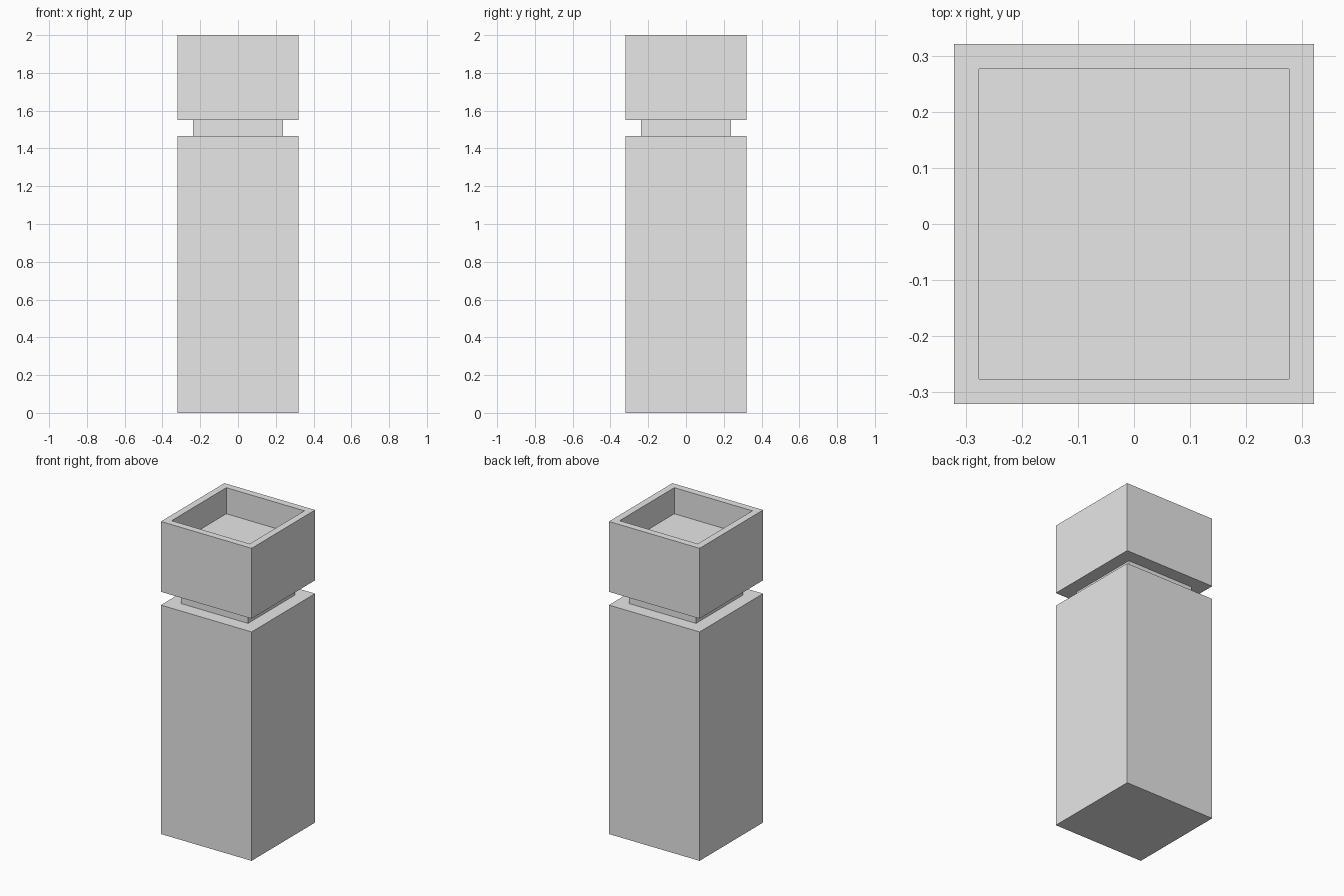
import bpy
import bmesh
from mathutils import Matrix

cube = bpy.data.objects.get("Cube")
if cube:
    bpy.data.objects.remove(cube, do_unlink=True)

# Single plain grey
grey = bpy.data.materials.new("light_grey")
grey.use_nodes = True
colour = (0.8, 0.8, 0.8, 1.0)
grey.diffuse_color = colour
grey.node_tree.nodes["Principled BSDF"].inputs["Base Color"].default_value = colour

OUTER = 0.321        # half width of the body and head
NECK = 0.237         # half width of the neck
RECESS = 0.258       # half width of the opening in the head
BODY_TOP, HEAD_BOTTOM, TOP = 1.465, 1.55, 2.0
RECESS_DEPTH = 0.167


def square_block(name, half, z0, z1, recess=None):
    """Square block from z0 to z1, optionally with a (half width, depth) recess in the top."""
    bm = bmesh.new()
    size = Matrix.Diagonal((2 * half, 2 * half, z1 - z0, 1))
    bmesh.ops.create_cube(bm, size=1, matrix=Matrix.Translation((0, 0, (z0 + z1) / 2)) @ size)
    if recess:
        inner, depth = recess
        top = max(bm.faces, key=lambda f: f.calc_center_median().z)
        bmesh.ops.inset_region(bm, faces=[top], thickness=half - inner)
        floor = bmesh.ops.extrude_face_region(bm, geom=[top])["geom"]
        verts = [g for g in floor if isinstance(g, bmesh.types.BMVert)]
        bmesh.ops.translate(bm, verts=verts, vec=(0, 0, -depth))
        if top.is_valid:
            bmesh.ops.delete(bm, geom=[top], context='FACES_ONLY')
    bmesh.ops.recalc_face_normals(bm, faces=bm.faces)
    mesh = bpy.data.meshes.new(name)
    bm.to_mesh(mesh)
    bm.free()
    mesh.materials.append(grey)
    obj = bpy.data.objects.new(name, mesh)
    bpy.context.collection.objects.link(obj)
    return obj


# Tall base, narrow joint and hollowed head
square_block("body", OUTER, 0, BODY_TOP)
square_block("neck", NECK, BODY_TOP, HEAD_BOTTOM)
square_block("head", OUTER, HEAD_BOTTOM, TOP, recess=(RECESS, RECESS_DEPTH))
